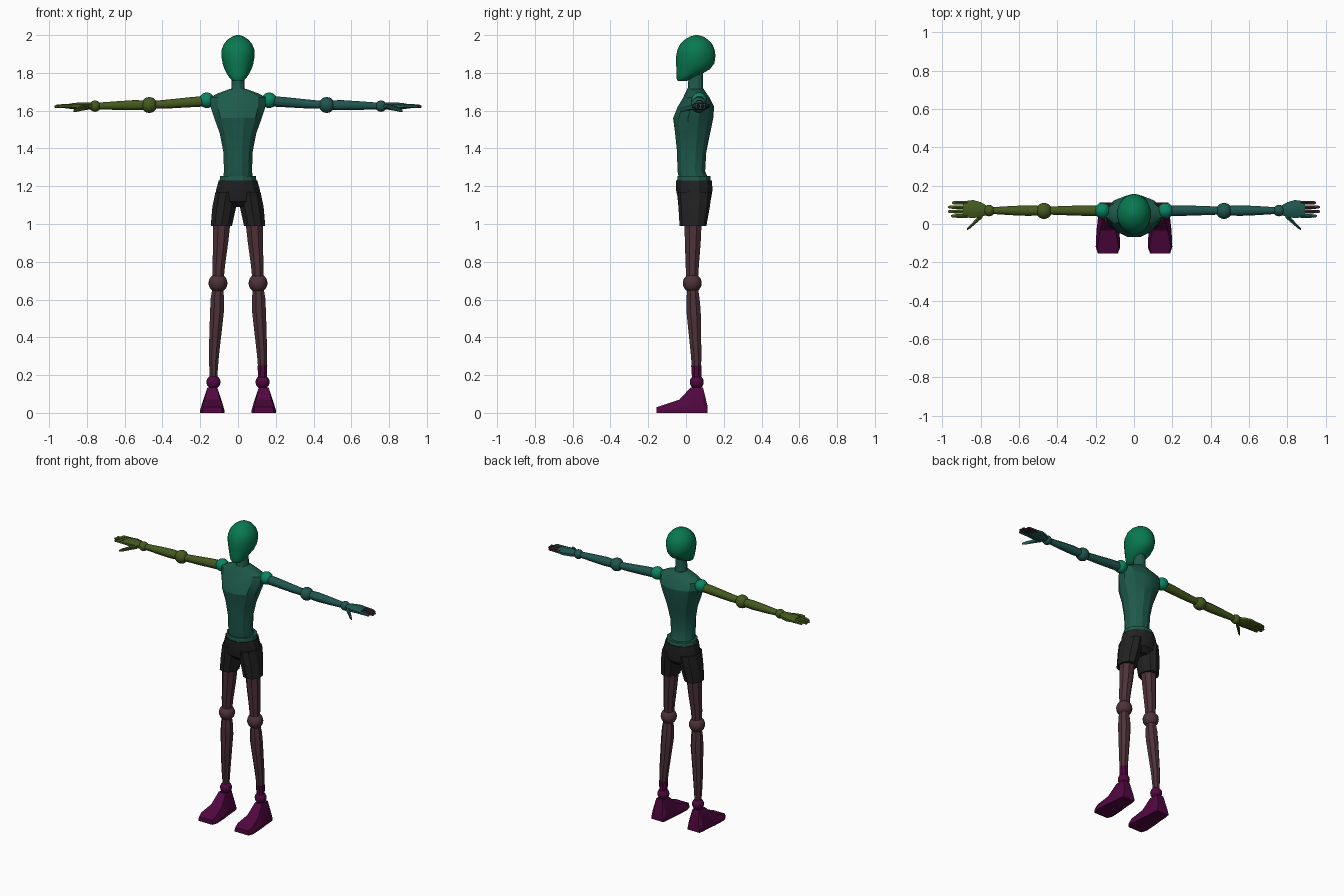
import bpy, bmesh, math
from mathutils import Vector

cube = bpy.data.objects.get("Cube")
if cube:
    bpy.data.objects.remove(cube, do_unlink=True)


def material(name, rgb):
    m = bpy.data.materials.new(name)
    m.use_nodes = True
    col = [(c / 255) ** 2.2 for c in rgb] + [1]
    m.diffuse_color = col
    m.node_tree.nodes["Principled BSDF"].inputs["Base Color"].default_value = col
    return m


HEAD = material("emerald", (17, 120, 82))
JOINT = material("jade", (18, 132, 98))
SHIRT = material("dark teal", (35, 90, 76))
LEFT_ARM = material("blue teal", (37, 86, 80))
RIGHT_ARM = material("olive green", (70, 90, 36))
SHORTS = material("charcoal", (38, 38, 38))
LEG = material("dusky brown", (78, 53, 60))
FOOT = material("dark plum", (82, 16, 66))
FINGER = material("dark brown", (58, 42, 46))


def skin(name, rings, mat, angle):
    """Bridge rings of points into a capped, shaded object."""
    bm = bmesh.new()
    loops = [[bm.verts.new(p) for p in ring] for ring in rings]
    n = len(loops[0])
    for a, b in zip(loops, loops[1:]):
        for i in range(n):
            j = (i + 1) % n
            bm.faces.new((a[i], a[j], b[j], b[i]))
    bm.faces.new(loops[0])
    bm.faces.new(loops[-1])
    bmesh.ops.recalc_face_normals(bm, faces=bm.faces)
    me = bpy.data.meshes.new(name)
    bm.to_mesh(me)
    bm.free()
    me.materials.append(mat)
    ob = bpy.data.objects.new(name, me)
    bpy.context.collection.objects.link(ob)
    bpy.ops.object.select_all(action="DESELECT")
    ob.select_set(True)
    bpy.context.view_layer.objects.active = ob
    bpy.ops.object.shade_smooth_by_angle(angle=math.radians(angle))
    return ob


def column(name, rings, mat, n=10, side=1, angle=25):
    """Upright loft; each ring is (z, x, y, x radius, y radius)."""
    pts = []
    for z, x, y, rx, ry in rings:
        ts = [2 * math.pi * (i + .5) / n for i in range(n)]
        pts.append([(side * (x + rx * math.cos(t)), y + ry * math.sin(t), z) for t in ts])
    return skin(name, pts, mat, angle)


def limb(name, rings, mat, n=8, side=1, angle=50):
    """Sideways loft; each ring is (x, y, z, y radius, z radius)."""
    pts = []
    for x, y, z, ry, rz in rings:
        ts = [2 * math.pi * (i + .5) / n for i in range(n)]
        pts.append([(side * x, y + ry * math.cos(t), z + rz * math.sin(t)) for t in ts])
    return skin(name, pts, mat, angle)


def ball(name, x, y, z, r, mat, side=1):
    bpy.ops.mesh.primitive_uv_sphere_add(segments=20, ring_count=12, radius=r,
                                         location=(side * x, y, z))
    ob = bpy.context.object
    ob.name = name
    ob.data.materials.append(mat)
    bpy.ops.object.shade_smooth()


# Egg-shaped head with a narrow chin
column("head", [
    (1.757, 0, -.02, .028, .024), (1.77, 0, -.008, .042, .042),
    (1.79, 0, .012, .056, .064), (1.82, 0, .038, .072, .09),
    (1.85, 0, .049, .082, .102), (1.89, 0, .052, .089, .105),
    (1.92, 0, .053, .088, .1), (1.95, 0, .054, .077, .087),
    (1.975, 0, .055, .057, .064), (1.992, 0, .056, .032, .036),
    (2.0, 0, .056, .008, .009)], HEAD, 24, angle=60)

# Neck and torso
column("neck", [(1.68, 0, .05, .05, .05), (1.72, 0, .05, .036, .042),
                (1.80, 0, .052, .034, .038)], SHIRT, 12)
column("torso", [
    (1.24, 0, .04, .082, .08), (1.28, 0, .028, .077, .076),
    (1.38, 0, .03, .08, .08), (1.48, 0, .035, .1, .096),
    (1.56, 0, .038, .13, .11), (1.62, 0, .052, .15, .1),
    (1.67, 0, .055, .152, .072), (1.69, 0, .052, .115, .06),
    (1.715, 0, .05, .045, .045)], SHIRT, 12)
column("shirt_hem", [(1.215, 0, .042, .102, .093), (1.255, 0, .042, .098, .09)], SHIRT, 12)

# Shorts: hips joined to two legs
column("shorts_hips", [
    (1.09, 0, .045, .04, .06), (1.12, 0, .045, .115, .088),
    (1.18, 0, .044, .12, .1), (1.23, 0, .042, .106, .098)], SHORTS, 12)

for side, label, arm in ((1, "left", LEFT_ARM), (-1, "right", RIGHT_ARM)):
    # Leg
    column(label + "_shorts_leg", [
        (.99, .088, .037, .059, .071), (1.09, .073, .043, .066, .083),
        (1.17, .062, .044, .06, .092)], SHORTS, 10, side)
    column(label + "_thigh", [
        (.69, .105, .033, .03, .032), (.78, .102, .033, .036, .038),
        (.9, .092, .036, .043, .045), (1.02, .085, .037, .05, .05)], LEG, 8, side)
    ball(label + "_knee", .106, .033, .687, .05, LEG, side)
    column(label + "_calf", [
        (.17, .13, .057, .02, .022), (.3, .128, .054, .029, .03),
        (.54, .111, .04, .04, .041), (.61, .109, .037, .038, .037),
        (.69, .106, .034, .026, .027)], LEG, 8, side)
    ball(label + "_ankle", .13, .057, .163, .037, FOOT, side)

    # Wedge foot from sections (y, bottom half width, top half width, height)
    sections = [(-.155, .052, .047, .03), (-.12, .064, .055, .042),
                (-.035, .06, .04, .07), (.025, .053, .026, .135),
                (.09, .049, .024, .135), (.113, .044, .036, .04)]
    rings = []
    for y, b, t, h in sections:
        shape = ((-b, 0), (b, 0), (b, h * .4), (t, h), (-t, h), (-b, h * .4))
        rings.append([(side * (.136 + x), y, z) for x, z in shape])
    skin(label + "_foot", rings, FOOT, 20)

    # Arm
    ball(label + "_shoulder", .165, .07, 1.655, .041, JOINT, side)
    limb(label + "_upper_arm", [
        (.17, .07, 1.65, .03, .03), (.25, .07, 1.645, .03, .029),
        (.36, .07, 1.636, .026, .026), (.46, .07, 1.63, .022, .022)], arm, 8, side)
    ball(label + "_elbow", .47, .068, 1.63, .042, arm, side)
    limb(label + "_forearm", [
        (.48, .07, 1.63, .026, .026), (.55, .07, 1.629, .03, .029),
        (.64, .07, 1.627, .026, .025), (.74, .07, 1.625, .019, .019)], arm, 8, side)
    ball(label + "_wrist", .757, .07, 1.624, .03, arm, side)

    # Hand with four fingers and a thumb
    limb(label + "_palm", [
        (.76, .07, 1.624, .022, .018), (.80, .075, 1.624, .042, .021),
        (.84, .078, 1.624, .051, .021), (.892, .077, 1.624, .045, .015)], arm, 8, side)
    for i, tip in enumerate((.955, .972, .97, .95)):
        y = .042 + i * .023
        mat = FINGER if side > 0 and i else arm
        limb("%s_finger_%d" % (label, i + 1), [
            (.87, y, 1.624, .011, .012), (.925, y, 1.624, .011, .011),
            (tip - .008, y, 1.622, .009, .009), (tip, y, 1.621, .004, .004)], mat, 6, side)
    limb(label + "_thumb", [
        (.79, .05, 1.62, .02, .014), (.825, .015, 1.613, .014, .013),
        (.855, -.014, 1.605, .01, .011), (.872, -.028, 1.6, .005, .006)], arm, 6, side)

# Plum cuff above the left ankle
column("left_ankle_cuff", [(.18, .13, .057, .025, .027), (.25, .129, .055, .028, .03)], FOOT, 8)
